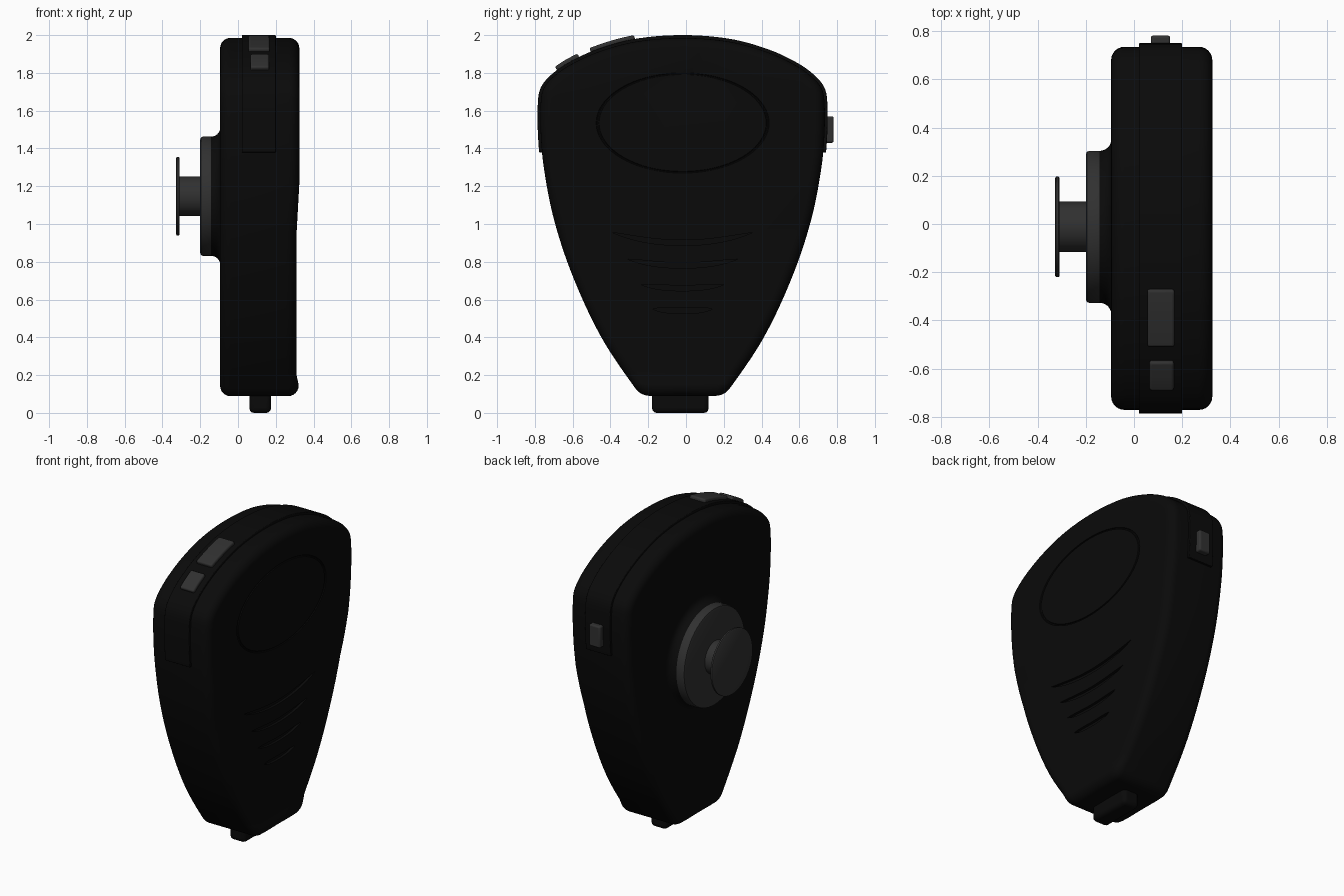
import bpy, bmesh, math
from mathutils import Vector, Matrix

if "Cube" in bpy.data.objects:
    bpy.data.objects.remove(bpy.data.objects["Cube"])

CY = -0.018          # middle of the body in y


def material(name, value):
    m = bpy.data.materials.new(name)
    m.use_nodes = True
    colour = (value, value, value, 1)
    m.diffuse_color = colour
    m.node_tree.nodes["Principled BSDF"].inputs["Base Color"].default_value = colour
    return m


black = material("black plastic", 0.003)
grey = material("dark grey plastic", 0.03)


def finish(name, bm, mat, bevel=0):
    bmesh.ops.recalc_face_normals(bm, faces=bm.faces)
    mesh = bpy.data.meshes.new(name)
    bm.to_mesh(mesh)
    bm.free()
    mesh.materials.append(mat)
    ob = bpy.data.objects.new(name, mesh)
    bpy.context.collection.objects.link(ob)
    if bevel:
        mod = ob.modifiers.new("soft edges", 'BEVEL')
        mod.width, mod.segments = bevel, 3
        mod.limit_method, mod.angle_limit = 'ANGLE', math.radians(40)
    return ob


def smooth(ob, angle=35):
    bpy.ops.object.select_all(action='DESELECT')
    ob.select_set(True)
    bpy.context.view_layer.objects.active = ob
    bpy.ops.object.shade_smooth_by_angle(angle=math.radians(angle))


def loft(name, rings, mat):
    """Skin closed rings of points and cap both ends."""
    bm = bmesh.new()
    loops = [[bm.verts.new(p) for p in ring] for ring in rings]
    n = len(loops[0])
    for a, b in zip(loops, loops[1:]):
        for i in range(n):
            j = (i + 1) % n
            bm.faces.new((a[i], a[j], b[j], b[i]))
    bm.faces.new(loops[0])
    bm.faces.new(loops[-1])
    return bm


def prism(name, pts, x0, x1, mat, bevel=0):
    rings = [[(x, p[0], p[1]) for p in pts] for x in (x0, x1)]
    return finish(name, loft(name, rings, mat), mat, bevel)


def lathe(name, profile, centre, mat, n=64):
    """Turn (x, radius) pairs around an axis along x."""
    rings = [[(x, centre[0] + r * math.cos(i * math.tau / n),
               centre[1] + r * math.sin(i * math.tau / n)) for i in range(n)]
             for x, r in profile]
    ob = finish(name, loft(name, rings, mat), mat)
    smooth(ob)
    return ob


# Body outline: half profile mirrored, then smoothed
half = [(0.17, .09), (0.215, .1), (0.25, .13), (0.43, .4), (0.58, .72),
        (0.68, 1.02), (0.735, 1.3), (0.752, 1.5), (0.75, 1.66), (0.735, 1.72),
        (0.69, 1.775), (0.6, 1.84), (0.45, 1.91), (0.25, 1.965)]
keys = [(0, .09)] + half + [(0, 1.985)] + [(-y, z) for y, z in reversed(half)]
keys = [Vector((y + CY, z)) for y, z in keys]
N, STEPS = len(keys), 10
outline = []
for i in range(N):
    a, b, c, d = (keys[(i + k) % N] for k in (-1, 0, 1, 2))
    length = (c - b).length
    m0, m1 = (c - a).normalized() * length, (d - b).normalized() * length
    for s in range(STEPS):
        t = s / STEPS
        outline.append(b * (2*t**3 - 3*t*t + 1) + m0 * (t**3 - 2*t*t + t)
                       + c * (3*t*t - 2*t**3) + m1 * (t**3 - t*t))
normals = []
for i in range(len(outline)):
    t = (outline[(i + 1) % len(outline)] - outline[i - 1]).normalized()
    normals.append(Vector((t.y, -t.x)))

# Body with rounded rims
R, BACK, FRONT = 0.055, -0.095, 0.325
arc = [k * math.pi / 12 for k in range(7)]
section = [(BACK + R * (1 - math.sin(a)), R * (1 - math.cos(a))) for a in reversed(arc)]
section += [(FRONT - R * (1 - math.sin(a)), R * (1 - math.cos(a))) for a in arc]
rings = [[(x, *(p - n * inset)) for p, n in zip(outline, normals)] for x, inset in section]
bm = loft("body", rings, black)
for z in (0.15, 0.2, 0.95, 1.22):
    bmesh.ops.bisect_plane(bm, geom=bm.verts[:] + bm.edges[:] + bm.faces[:],
                           plane_co=(0, 0, z), plane_no=(0, 0, 1))


def dip(z):
    """Shallow waist of the grille face."""
    if z < 0.2:
        return 0.004 + 0.011 * max(0, min(1, (z - 0.15) / 0.05))
    return 0.015 * max(0, min(1, (1.22 - z) / 0.27))


for v in bm.verts:
    if v.co.x > 0.2:
        v.co.x -= dip(v.co.z)
body = finish("body", bm, black)

# Grille slots and oval groove cut into the face
cutters = []
for z, w in ((0.9, 0.37), (0.78, 0.29), (0.66, 0.22), (0.54, 0.16)):
    def edge(off):
        return [(CY + w * k / 10, z + off * (1 - (k / 10) ** 4) + 0.4 * (w * k / 10) ** 2)
                for k in range(-10, 11)]
    low, high = edge(-0.014), edge(0.014)
    cutters.append(prism("slot_cutter", low + high[1:-1][::-1], 0.293, 0.4, black))
bpy.ops.mesh.primitive_torus_add(major_radius=0.45, minor_radius=0.008,
                                 major_segments=72, minor_segments=8,
                                 location=(FRONT, CY, 1.535))
oval = bpy.context.object
oval.data.transform(Matrix.Rotation(math.pi / 2, 4, 'Y') @ Matrix.Diagonal((0.58, 1, 1, 1)))
cutters.append(oval)
for c in cutters:
    c.hide_render = True
    mod = body.modifiers.new("cut", 'BOOLEAN')
    mod.operation, mod.object, mod.solver = 'DIFFERENCE', c, 'EXACT'
    bpy.context.view_layer.objects.active = body
    bpy.ops.object.modifier_apply(modifier=mod.name)
    bpy.data.objects.remove(c)
smooth(body)


# Parts that follow the outline
def band(name, keep, out, x0, x1, mat, bevel):
    run = [(p, n) for p, n in zip(outline, normals) if keep(p)]
    pts = [p + n * out for p, n in run] + [p - n * 0.03 for p, n in reversed(run)]
    smooth(prism(name, pts, x0, x1, mat, bevel))


band("raised_band", lambda p: p.y >= 1.36, 0.015, 0.02, 0.2, black, 0.004)
band("large_button", lambda p: p.y > 1.4 and -0.51 < p.x < -0.25, 0.035, 0.055, 0.168, grey, 0.01)
band("small_button", lambda p: p.y > 1.4 and -0.68 < p.x < -0.55, 0.035, 0.065, 0.165, grey, 0.01)


# Side switch and cable stub
def box(name, y0, y1, z0, z1, x0, x1, mat, bevel):
    smooth(prism(name, [(y0, z0), (y1, z0), (y1, z1), (y0, z1)], x0, x1, mat, bevel))


box("side_switch", 0.7, 0.782, 1.43, 1.57, 0.07, 0.15, grey, 0.01)
box("cable_stub", -0.18, 0.12, 0, 0.14, 0.06, 0.175, black, 0.025)

# Hanging mount on the back
HUB = (-0.012, 1.147)
fillet = [(-0.145 + 0.05 * math.sin(a), 0.315 + 0.045 * (1 - math.cos(a))) for a in arc]
lathe("mount_collar", fillet + [(-0.08, 0.36)], HUB, black)
lathe("mount_disc", [(-0.2, 0.3), (-0.196, 0.311), (-0.185, 0.316), (-0.144, 0.316)], HUB, grey)
lathe("mount_neck", [(-0.315, 0.105), (-0.19, 0.105)], HUB, grey)
lathe("mount_cap", [(-0.327, 0.203), (-0.323, 0.209), (-0.313, 0.209), (-0.309, 0.203)], HUB, grey)
